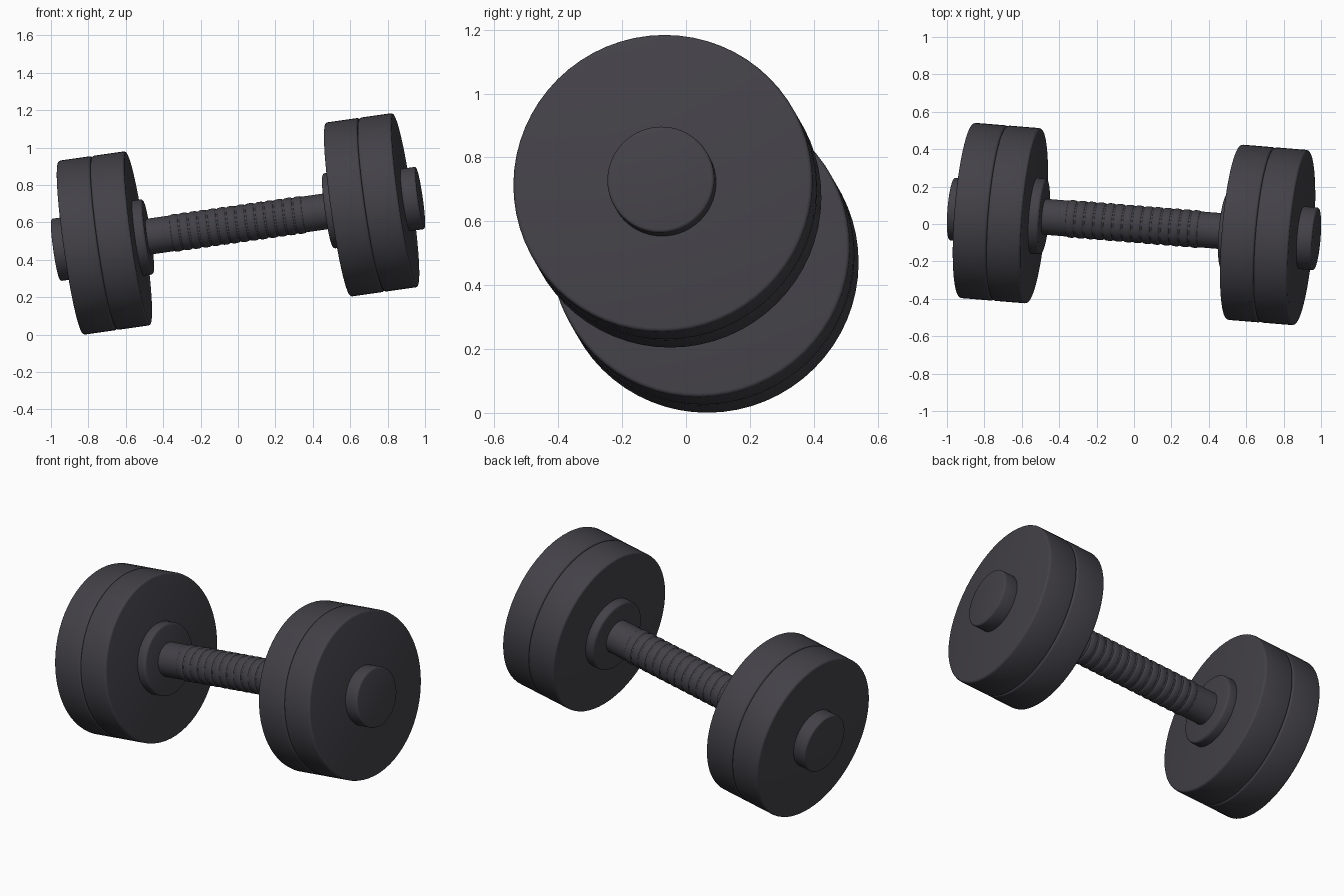
import bpy, bmesh, math
from mathutils import Vector, Matrix

cube = bpy.data.objects.get("Cube")
if cube:
    bpy.data.objects.remove(cube, do_unlink=True)

# Single dark grey material
mat = bpy.data.materials.new("charcoal")
mat.use_nodes = True
colour = (0.056, 0.053, 0.064, 1)
mat.diffuse_color = colour
bsdf = mat.node_tree.nodes["Principled BSDF"]
bsdf.inputs["Base Color"].default_value = colour
bsdf.inputs["Roughness"].default_value = 0.6

# Tilted pose of the whole dumbbell: local x runs along the handle
axis = Vector((0.98, -0.08, 0.14)).normalized()
POSE = Matrix.Translation((0, 0, 0.592)) @ Vector((1, 0, 0)).rotation_difference(axis).to_matrix().to_4x4()


def lathe(name, profile, segments=64):
    """Revolve (position along x, radius) points around x and cap both ends."""
    bm = bmesh.new()
    rings = []
    for x, r in profile:
        rings.append([bm.verts.new((x, r * math.cos(t), r * math.sin(t)))
                      for t in (2 * math.pi * i / segments for i in range(segments))])
    for a, b in zip(rings, rings[1:]):
        for i in range(segments):
            j = (i + 1) % segments
            bm.faces.new((a[i], a[j], b[j], b[i]))
    bm.faces.new(rings[0])
    bm.faces.new(rings[-1])
    bmesh.ops.recalc_face_normals(bm, faces=bm.faces)
    mesh = bpy.data.meshes.new(name)
    bm.to_mesh(mesh)
    bm.free()
    mesh.materials.append(mat)
    ob = bpy.data.objects.new(name, mesh)
    bpy.context.collection.objects.link(ob)
    ob.matrix_world = POSE
    bpy.ops.object.select_all(action='DESELECT')
    ob.select_set(True)
    bpy.context.view_layer.objects.active = ob
    bpy.ops.object.shade_smooth_by_angle(angle=math.radians(35))
    return ob


def disc(name, x0, x1, radius, bevel):
    """Disc with rounded rims between two positions along the handle."""
    x0, x1 = sorted((x0, x1))
    arc = [(bevel * (1 - math.cos(t)), bevel * (1 - math.sin(t)))
           for t in (math.pi / 2 * k / 3 for k in range(4))]
    left = [(x0 + dx, radius - dr) for dx, dr in arc]
    right = [(x1 - dx, radius - dr) for dx, dr in reversed(arc)]
    return lathe(name, left + right)


# Handle with raised rounded grip rings
BAR, RIDGE, PITCH, COUNT = 0.096, 0.005, 0.0515, 14
profile = [(-0.55, BAR)]
for n in range(COUNT):
    centre = (n - (COUNT - 1) / 2) * PITCH
    for k in range(7):
        t = math.pi * k / 6
        profile.append((centre - 0.021 * math.cos(t), BAR + RIDGE * math.sin(t)))
profile.append((0.55, BAR))
lathe("handle", profile)

# Matching weights, collars and end caps on both ends
for side, s in (("left", 1), ("right", -1)):
    disc(side + "_collar", s * 0.486, s * 0.56, 0.203, 0.014)
    disc(side + "_inner_plate", s * 0.541, s * 0.724, 0.47, 0.012)
    disc(side + "_outer_plate", s * 0.724, s * 0.907, 0.47, 0.012)
    disc(side + "_end_cap", s * 0.89, s * 0.988, 0.168, 0.01)
